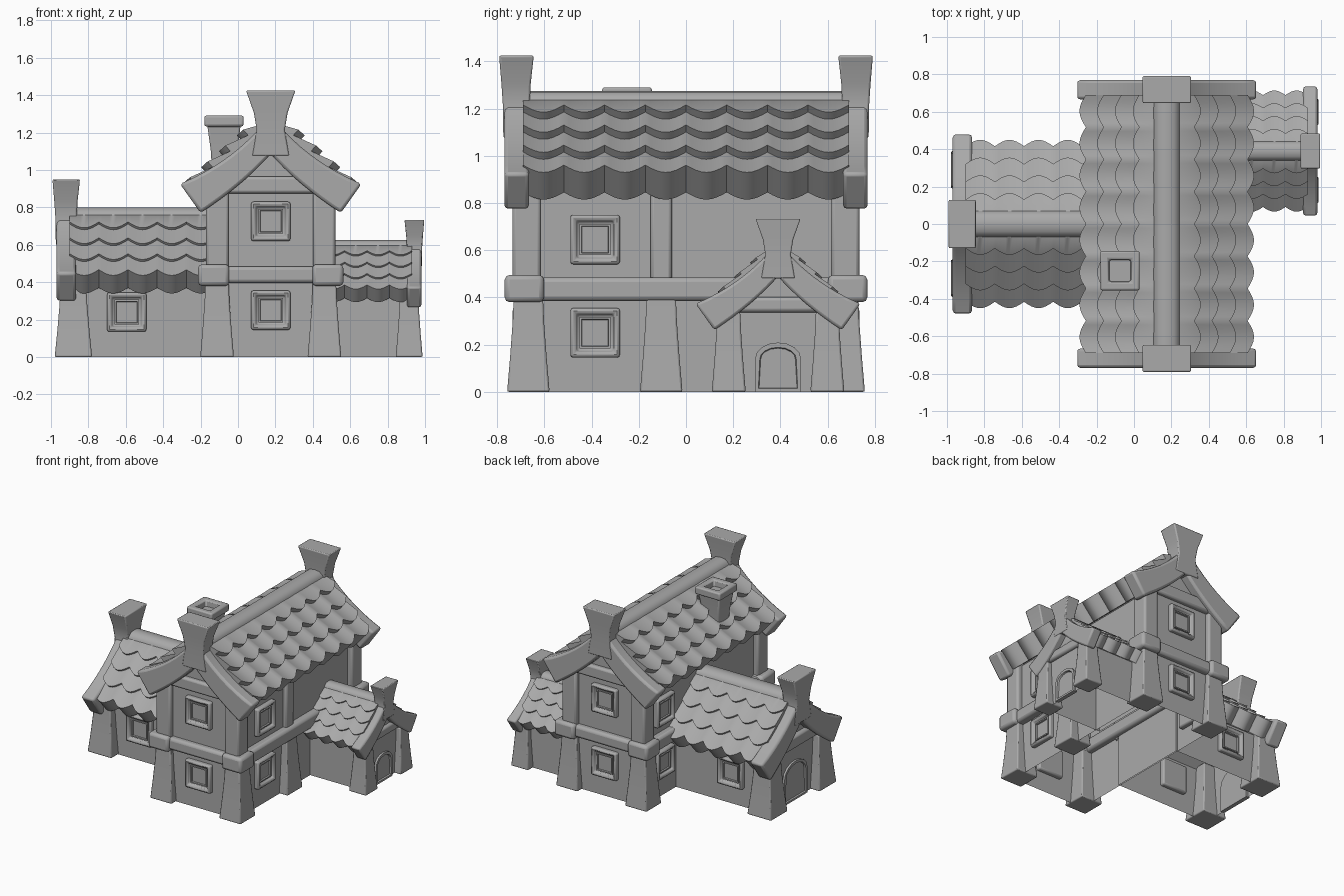
import bpy, bmesh, math
from mathutils import Matrix, Vector

if "Cube" in bpy.data.objects:
    bpy.data.objects.remove(bpy.data.objects["Cube"], do_unlink=True)

clay = bpy.data.materials.new("plain_grey")
clay.use_nodes = True
GREY = (0.4, 0.4, 0.4, 1)
clay.diffuse_color = GREY
clay.node_tree.nodes["Principled BSDF"].inputs["Base Color"].default_value = GREY


def finish(bm, name, place, bevel=0.0, angle=40):
    bmesh.ops.recalc_face_normals(bm, faces=bm.faces)
    mesh = bpy.data.meshes.new(name)
    bm.to_mesh(mesh)
    bm.free()
    ob = bpy.data.objects.new(name, mesh)
    bpy.context.collection.objects.link(ob)
    mesh.materials.append(clay)
    mesh.transform(place)
    bpy.ops.object.select_all(action='DESELECT')
    ob.select_set(True)
    bpy.context.view_layer.objects.active = ob
    bpy.ops.object.shade_smooth_by_angle(angle=math.radians(angle))
    if bevel:
        mod = ob.modifiers.new("soft_edges", 'BEVEL')
        mod.width = bevel
        mod.segments = 2
        mod.limit_method = 'ANGLE'
    return ob


def loft(name, place, rings, bevel=0.0, caps=True, closed=True, angle=40):
    """Skin a row of matching outlines."""
    bm = bmesh.new()
    rows = [[bm.verts.new(p) for p in ring] for ring in rings]
    n = len(rows[0])
    for a, b in zip(rows, rows[1:]):
        for i in range(n if closed else n - 1):
            j = (i + 1) % n
            bm.faces.new((a[i], a[j], b[j], b[i]))
    if caps:
        bm.faces.new(rows[0])
        bm.faces.new(rows[-1])
    return finish(bm, name, place, bevel, angle)


def rect(cx, cy, hx, hy, z):
    return [(cx + a * hx, cy + b * hy, z) for a, b in ((-1, -1), (1, -1), (1, 1), (-1, 1))]


def block(name, place, lo, hi, bevel=0.015):
    c = [(a + b) / 2 for a, b in zip(lo, hi)]
    h = [(b - a) / 2 for a, b in zip(lo, hi)]
    return loft(name, place, [rect(c[0], c[1], h[0], h[1], z) for z in (lo[2], hi[2])], bevel)


def flared_post(name, place, u, v, half, top):
    levels = ((0, 1), (0.35, 0.86), (0.7, 0.74), (1, 0.68))
    loft(name, place, [rect(u, v, half * k, half * k, top * t) for t, k in levels], 0.008)


def bezier(p, q, r, n=9):
    out = []
    for i in range(n):
        t = i / (n - 1)
        out.append(tuple((1 - t) ** 2 * a + 2 * t * (1 - t) * b + t * t * c for a, b, c in zip(p, q, r)))
    return out


def roof(name, place, zr, s, u0, u1, lift):
    """Scalloped shingle courses lofted along the ridge, with a thick square eave."""
    courses = 4
    waves = max(2, round((u1 - u0) / (0.167 * s)))
    steps = waves * 8
    slope = Vector((0.38, -0.34)) * s
    start = Vector((0.06 * s, zr - 0.035 * s))
    up = Vector((0.667, 0.745)) * s
    rings = []
    for k in range(steps + 1):
        u = u0 + (u1 - u0) * k / steps
        wave = 0.09 * (abs(math.sin(math.pi * k / 8)) - 1)
        side = []
        for c in range(courses):
            tip = start + slope * ((c + 1) / courses + wave)
            if c == 0:
                side.append(start)
            side.append(tip + up * lift)
            if c < courses - 1:
                side.append(tip)
        side.append(tip - up * 0.115)
        side.append(start - up * 0.13 - slope * 0.05)
        half = [(u, d, z) for d, z in side]
        rings.append(half + [(u, -d, z) for u, d, z in reversed(half)])
    loft(name, place, rings, angle=35)
    # rounded ridge cap
    arch = [(0.075, -0.075), (0.068, -0.03), (0.04, -0.005), (0, 0)]
    arch += [(-d, z) for d, z in reversed(arch[:-1])]
    loft(name + "_ridge_cap", place, [[(u, d * s, zr + z * s) for d, z in arch] for u in (u0, u1)], angle=60)


def gable(name, place, zr, s, end, sign):
    """Swept barge boards, flared finial and tie beam for one gable end."""
    def w(u, d, z):
        return (sign * (end + u * s), d * s, zr + z * s)
    outer = bezier((0, 0.02), (0.18, -0.22), (0.485, -0.35))
    inner = bezier((0, -0.19), (0.14, -0.35), (0.375, -0.505))
    for m in (-1, 1):
        rings = [[w(-0.105, m * o[0], o[1]), w(0, m * o[0], o[1]),
                  w(0, m * i[0], i[1]), w(-0.105, m * i[0], i[1])] for o, i in zip(outer, inner)]
        loft(name + "_barge_board", place, rings, 0.016 * s)
    rings = []
    for z, hv, a, b in ((-0.2, 0.1, -0.107, 0.004), (-0.06, 0.075, -0.108, 0.006),
                        (0.03, 0.09, -0.112, 0.012), (0.15, 0.132, -0.125, 0.022)):
        rings.append([w(a, -hv, z), w(b, -hv, z), w(b, hv, z), w(a, hv, z)])
    loft(name + "_finial", place, rings, 0.008 * s)
    lo, hi = w(-0.11, -0.3, -0.4), w(-0.035, 0.3, -0.31)
    block(name + "_tie_beam", place, (min(lo[0], hi[0]), lo[1], lo[2]), (max(lo[0], hi[0]), hi[1], hi[2]))


def walls(name, place, zr, s, u0, u1):
    prof = [(-0.305, None), (-0.305, -0.42), (0, -0.13), (0.305, -0.42), (0.305, None)]
    rings = [[(u, d * s, 0 if z is None else zr + z * s) for d, z in prof] for u in (u0, u1)]
    loft(name, place, rings, closed=False, angle=20)


def inset_panel(name, place, outline, depth, rim, sink, bevel):
    """Raised frame with a sunken panel; outline lies in local xz and faces local -y."""
    bm = bmesh.new()
    front = bm.faces.new([bm.verts.new((x, -depth, z)) for x, z in outline])
    ext = bmesh.ops.extrude_face_region(bm, geom=[front])["geom"]
    bmesh.ops.translate(bm, verts=[g for g in ext if isinstance(g, bmesh.types.BMVert)], vec=(0, depth * 2, 0))
    bm.normal_update()
    front = min(bm.faces, key=lambda f: f.calc_center_median().y)
    bmesh.ops.inset_region(bm, faces=[front], thickness=rim, depth=0)
    bmesh.ops.inset_region(bm, faces=[front], thickness=0.004, depth=0)
    for v in front.verts:
        v.co.y += sink
    finish(bm, name, place, bevel)


def window(name, x, y, z, turn):
    place = Matrix.Translation((x, y, z)) @ Matrix.Rotation(math.radians(turn), 4, 'Z')
    sq = ((-1, -1), (1, -1), (1, 1), (-1, 1))
    inset_panel(name + "_frame", place, [(a * 0.105, b * 0.105) for a, b in sq], 0.035, 0.035, 0.025, 0.012)
    inset_panel(name + "_sash", place, [(a * 0.066, b * 0.066) for a, b in sq], 0.02, 0.012, 0.012, 0)


def door(name, place, u, half, height):
    arch = [(-half, 0), (half, 0)]
    for i in range(9):
        a = math.pi * i / 8
        arch.append((half * math.cos(a), height - half * 0.7 + half * 0.7 * math.sin(a)))
    turn = place @ Matrix.Translation((u, 0, 0)) @ Matrix.Rotation(math.pi / 2, 4, 'Z')
    inset_panel(name, turn, arch, 0.015, 0.02, 0.012, 0)


def frame(x, y, deg):
    return Matrix.Translation((x, y, 0)) @ Matrix.Rotation(math.radians(deg), 4, 'Z')


# main house, ridge running front to back
CX, RIDGE = 0.175, 1.275
main = frame(CX, 0, 90)
walls("main_walls", main, RIDGE, 1, -0.7, 0.7)
roof("main_roof", main, RIDGE, 1, -0.69, 0.69, 0.04)
for su in (-1, 1):
    gable("main_gable", main, RIDGE, 1, 0.77, su)
    block("floor_beam_end", main, (su * 0.7 - 0.045, -0.34, 0.395), (su * 0.7 + 0.045, 0.34, 0.485), 0.02)
    block("floor_beam_side", main, (-0.7, su * 0.31 - 0.05, 0.385), (0.7, su * 0.31 + 0.05, 0.485), 0.02)
    for sv in (-1, 1):
        flared_post("main_lower_post", main, su * 0.668, sv * 0.287, 0.09, 0.42)
        block("main_upper_post", main, (su * 0.675 - 0.06, sv * 0.285 - 0.06, 0.45),
              (su * 0.675 + 0.06, sv * 0.285 + 0.06, 0.88))
        block("floor_beam_corner", main, (su * 0.685 - 0.083, sv * 0.305 - 0.083, 0.38),
              (su * 0.685 + 0.083, sv * 0.305 + 0.083, 0.495), 0.02)
flared_post("side_lower_post", main, -0.105, -0.285, 0.09, 0.42)
block("side_upper_post", main, (-0.15, -0.335, 0.45), (-0.06, -0.25, 0.88))

# windows of the main house
for z in (0.25, 0.725):
    window("front_window", CX, -0.7, z, 0)
    window("back_window", CX, 0.7, z, 180)
for z in (0.25, 0.645):
    window("left_window", CX + 0.305, -0.385, z, 90)
    window("right_window", CX - 0.305, 0.46, z, -90)

# side wings: large on the right, small on the left
for name, place, zr, s, start, end, lift in (
        ("large_wing", frame(0, 0, 180), 0.8, 1, 0.12, 0.97, 0.015),
        ("small_wing", frame(0, 0.39, 0), 0.625, 0.72, 0.45, 0.98, 0.015)):
    walls(name + "_walls", place, zr, s, start, end - 0.07 * s)
    roof(name + "_roof", place, zr, s, start, end - 0.07 * s, lift)
    gable(name + "_gable", place, zr, s, end, 1)
    for sv in (-1, 1):
        flared_post(name + "_post", place, end - 0.09 * s, sv * 0.29 * s, 0.1 * s, zr - 0.4 * s)
    door(name + "_door", place, end - 0.07 * s, 0.135 * s, 0.29 * s)
window("wing_front_window", -0.595, -0.305, 0.24, 0)
window("wing_back_window", -0.595, 0.305, 0.24, 180)

# chimney with hollow cap
stack = Matrix.Translation((-0.075, -0.25, 0))
loft("chimney_shaft", stack, [rect(0, 0, h, h, z) for h, z in ((0.06, 0.9), (0.07, 1.1), (0.09, 1.245))], 0.01)
loft("chimney_cap", stack, [rect(0, 0, h, h, z) for h, z in
     ((0.085, 1.23), (0.105, 1.235), (0.105, 1.29), (0.06, 1.29), (0.055, 1.22))], 0.01)
